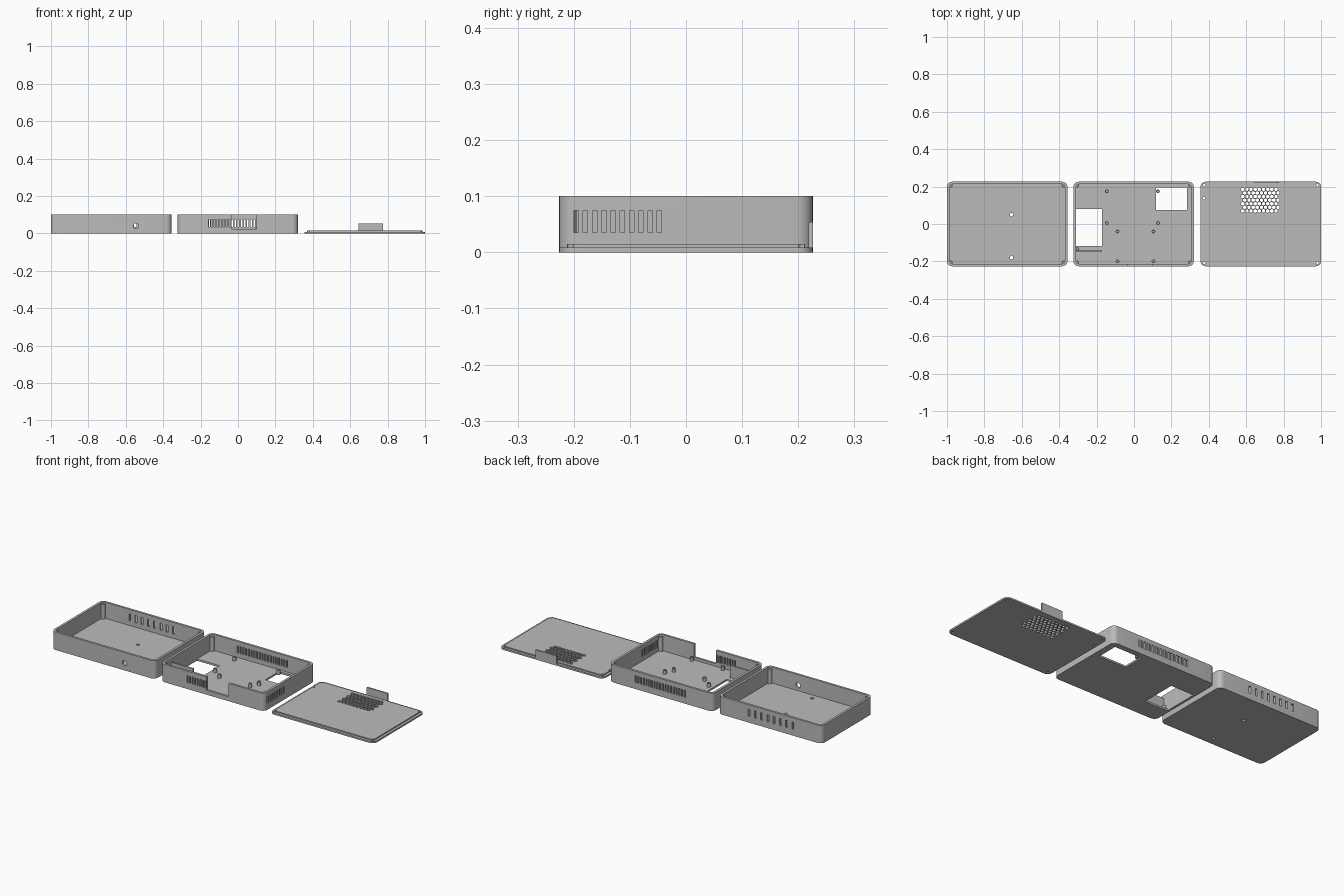
import bpy, bmesh, math
from mathutils import Matrix, Vector

if "Cube" in bpy.data.objects:
    bpy.data.objects.remove(bpy.data.objects["Cube"])

grey = bpy.data.materials.new("plain grey")
grey.use_nodes = True
COLOUR = (0.5, 0.5, 0.5, 1)
grey.diffuse_color = COLOUR
grey.node_tree.nodes["Principled BSDF"].inputs["Base Color"].default_value = COLOUR

HX, HY, H, WALL, FLOOR = 0.322, 0.226, 0.1, 0.013, 0.01
LOW, HIGH = 0.035, 0.075          # vent slot heights
TRAY_X, BASE_X, LID_X = -0.678, -0.002, 0.678


def finish(bm, name):
    bmesh.ops.recalc_face_normals(bm, faces=bm.faces)
    mesh = bpy.data.meshes.new(name)
    bm.to_mesh(mesh)
    bm.free()
    mesh.materials.append(grey)
    ob = bpy.data.objects.new(name, mesh)
    bpy.context.collection.objects.link(ob)
    return ob


def slab(name, cx, hx, hy, r, z0, z1):
    """Rounded rectangular plate."""
    bm = bmesh.new()
    ring = []
    for q, (sx, sy) in enumerate(((1, 1), (-1, 1), (-1, -1), (1, -1))):
        for i in range(7):
            a = math.pi / 2 * (q + i / 6)
            ring.append(bm.verts.new((cx + sx * (hx - r) + r * math.cos(a),
                                      sy * (hy - r) + r * math.sin(a), z0)))
    face = bm.faces.new(ring)
    top = bmesh.ops.extrude_face_region(bm, geom=[face])
    for v in top["geom"]:
        if isinstance(v, bmesh.types.BMVert):
            v.co.z = z1
    return finish(bm, name)


def add_box(bm, x0, x1, y0, y1, z0, z1):
    mat = Matrix.Translation(((x0 + x1) / 2, (y0 + y1) / 2, (z0 + z1) / 2))
    bmesh.ops.create_cube(bm, size=1, matrix=mat @ Matrix.Diagonal((x1 - x0, y1 - y0, z1 - z0, 1)))


def add_cylinder(bm, centre, r, depth, sides=20, rot=None):
    mat = Matrix.Translation(Vector(centre)) @ (rot or Matrix())
    bmesh.ops.create_cone(bm, cap_ends=True, segments=sides, radius1=r, radius2=r,
                          depth=depth, matrix=mat)


def cut(ob, cutter):
    mod = ob.modifiers.new("cut", "BOOLEAN")
    mod.operation, mod.solver, mod.object = "DIFFERENCE", "EXACT", cutter
    bpy.context.view_layer.objects.active = ob
    bpy.ops.object.modifier_apply(modifier=mod.name)
    bpy.data.objects.remove(cutter)


def open_box(name, cx):
    ob = slab(name, cx, HX, HY, 0.028, 0, H)
    cut(ob, slab("cavity", cx, HX - WALL, HY - WALL, 0.016, FLOOR, H + 0.05))
    return ob


def posts(name, spots, r, top, hole):
    """Hollow screw posts standing on a floor."""
    bm, holes = bmesh.new(), bmesh.new()
    for x, y in spots:
        add_cylinder(bm, (x, y, (top + 0.005) / 2), r, top - 0.005)
        add_cylinder(holes, (x, y, top), hole, 0.03, 12)
    ob = finish(bm, name)
    cut(ob, finish(holes, "screw_holes"))
    return ob


def corners(cx, inset=0.019):
    return [(cx + sx * (HX - inset), sy * (HY - inset)) for sx in (-1, 1) for sy in (-1, 1)]


def x_slots(bm, first, last, count, width, y):
    for i in range(count):
        x = first + (last - first) * i / (count - 1)
        add_box(bm, x - width / 2, x + width / 2, y - 0.03, y + 0.03, LOW, HIGH)


# Deep tray with rear vents, cable hole and two floor holes
tray = open_box("cover_tray", TRAY_X)
bm = bmesh.new()
x_slots(bm, -0.82, -0.55, 8, 0.012, HY)
add_cylinder(bm, (-0.545, -HY, 0.04), 0.014, 0.06, rot=Matrix.Rotation(math.pi / 2, 4, "X"))
for y in (0.05, -0.18):
    add_cylinder(bm, (-0.655, y, 0), 0.009, 0.04)
cut(tray, finish(bm, "tray_openings"))
tray_posts = posts("cover_corner_posts", corners(TRAY_X), 0.012, 0.092, 0.006)

# Base case with vents on three sides, a front notch and two floor windows
base = open_box("base_case", BASE_X)
bm = bmesh.new()
x_slots(bm, -0.15, 0.155, 19, 0.008, HY)
x_slots(bm, -0.155, -0.045, 8, 0.008, -HY)
add_box(bm, -0.036, 0.1, -0.26, -0.2, 0.025, 0.15)
for i in range(10):
    y = -0.196 + 0.0165 * i
    add_box(bm, 0.29, 0.35, y - 0.004, y + 0.004, LOW, HIGH)
add_box(bm, -0.311, -0.17, -0.118, 0.08, -0.02, 0.02)
add_box(bm, 0.117, 0.284, 0.075, 0.195, -0.02, 0.02)
cut(base, finish(bm, "base_openings"))
base_posts = posts("base_corner_posts", corners(BASE_X), 0.012, 0.092, 0.006)

# Circuit board standoffs and the partition beside the large window
board = [(x, y) for x in (-0.145, 0.128) for y in (0.175, 0.005)]
board += [(x, y) for x in (-0.088, 0.104) for y in (-0.04, -0.2)]
standoffs = posts("board_standoffs", board + [(-0.304, -0.134)], 0.01, 0.03, 0.005)
bm = bmesh.new()
add_box(bm, -0.315, -0.172, -0.151, -0.143, 0.005, 0.08)
partition = finish(bm, "partition")

# Flat lid: stepped plate with a honeycomb vent
lid = slab("lid", LID_X, HX, HY, 0.028, 0, 0.009)
lid_step = slab("lid_step", LID_X, HX - 0.014, HY - 0.014, 0.016, 0.007, 0.015)
for plate in (lid, lid_step):
    bm = bmesh.new()
    for row in range(7):
        for col in range(9):
            add_cylinder(bm, (0.587 + 0.0222 * col + 0.0111 * (row % 2 - 0.5),
                              0.07 + 0.0192 * row, 0.007), 0.0102, 0.06, 6)
    for x, y in corners(LID_X) + [(0.373, 0.138)]:
        add_cylinder(bm, (x, y, 0.007), 0.007, 0.06, 12)
    cut(plate, finish(bm, "lid_openings"))

# Upright tab on the rear edge of the lid
bm = bmesh.new()
add_box(bm, 0.645, 0.775, 0.218, 0.226, 0.004, 0.054)
tab = finish(bm, "lid_tab")

for ob in (tray, tray_posts, base, base_posts, standoffs, partition, lid, lid_step, tab):
    bpy.ops.object.select_all(action="DESELECT")
    ob.select_set(True)
    bpy.context.view_layer.objects.active = ob
    bpy.ops.object.shade_smooth_by_angle(angle=math.radians(30))
